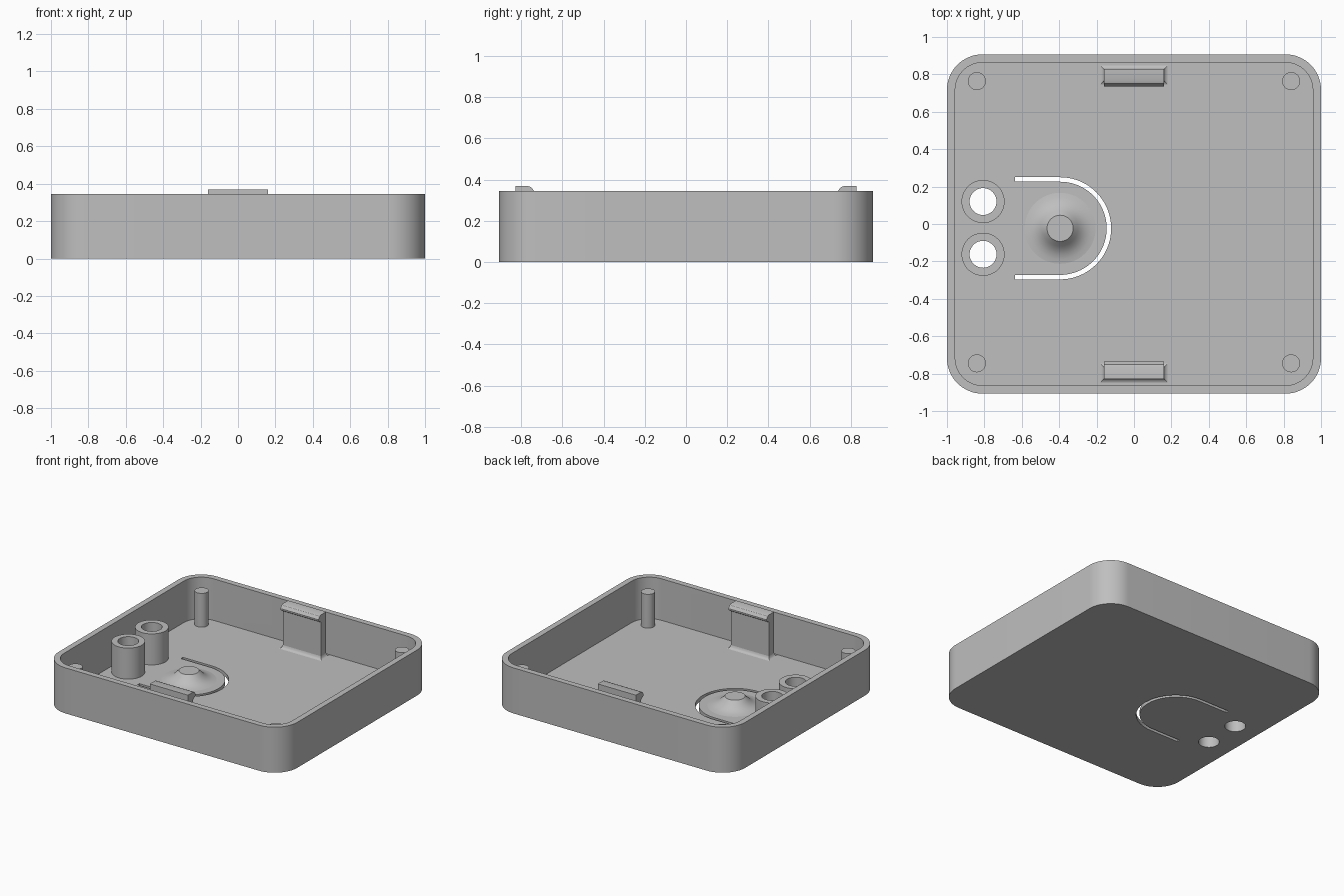
import bpy, bmesh
from math import sin, cos, pi, radians

old = bpy.data.objects.get("Cube")
if old:
    bpy.data.objects.remove(old, do_unlink=True)

grey = bpy.data.materials.new("plain grey")
grey.use_nodes = True
GREY = (0.52, 0.52, 0.52, 1)
grey.diffuse_color = GREY
grey.node_tree.nodes["Principled BSDF"].inputs["Base Color"].default_value = GREY

FLOOR, RIM = 0.03, 0.345


def arc(cx, cy, r, a0, a1, n):
    angles = [radians(a0 + (a1 - a0) * i / n) for i in range(n + 1)]
    return [(cx + r * cos(a), cy + r * sin(a)) for a in angles]


def circle(cx, cy, r, n=48):
    return arc(cx, cy, r, 0, 360, n)[:-1]


def rounded_rect(hx, hy, r):
    pts = []
    for k, (sx, sy) in enumerate([(1, 1), (-1, 1), (-1, -1), (1, -1)]):
        pts += arc(sx * (hx - r), sy * (hy - r), r, 90 * k, 90 * k + 90, 16)
    return pts


def finish(obj):
    """Clean the mesh, colour it and smooth its round faces."""
    bm = bmesh.new()
    bm.from_mesh(obj.data)
    bmesh.ops.remove_doubles(bm, verts=bm.verts, dist=0.0001)
    bmesh.ops.recalc_face_normals(bm, faces=bm.faces)
    bm.to_mesh(obj.data)
    bm.free()
    obj.data.materials.clear()
    obj.data.materials.append(grey)
    select(obj)
    bpy.ops.object.shade_smooth_by_angle(angle=radians(30))
    return obj


def select(obj):
    bpy.ops.object.select_all(action='DESELECT')
    obj.select_set(True)
    bpy.context.view_layer.objects.active = obj


def plate(name, outlines, z0, z1):
    """Extrude a filled outline; further outlines become holes."""
    cu = bpy.data.curves.new(name, 'CURVE')
    cu.dimensions, cu.fill_mode = '2D', 'BOTH'
    cu.extrude = (z1 - z0) / 2
    for pts in outlines:
        sp = cu.splines.new('POLY')
        sp.points.add(len(pts) - 1)
        for p, (x, y) in zip(sp.points, pts):
            p.co = (x, y, 0, 1)
        sp.use_cyclic_u = True
    obj = bpy.data.objects.new(name, cu)
    bpy.context.collection.objects.link(obj)
    select(obj)
    bpy.ops.object.convert(target='MESH')
    obj = bpy.context.object
    for v in obj.data.vertices:
        v.co.z += (z0 + z1) / 2
    return finish(obj)


def loft(name, rings):
    """Skin closed rings of 3D points and cap both ends."""
    me = bpy.data.meshes.new(name)
    bm = bmesh.new()
    loops = [[bm.verts.new(p) for p in ring] for ring in rings]
    n = len(loops[0])
    for a, b in zip(loops, loops[1:]):
        for i in range(n):
            j = (i + 1) % n
            bm.faces.new((a[i], a[j], b[j], b[i]))
    bm.faces.new(loops[0])
    bm.faces.new(loops[-1])
    bm.to_mesh(me)
    bm.free()
    obj = bpy.data.objects.new(name, me)
    bpy.context.collection.objects.link(obj)
    return finish(obj)


# Tray: rounded block with through holes and a U slot, then hollowed
TUBE_X, TUBE_Y = -0.807, (0.12, -0.162)
BX, BY = -0.395, -0.023
U_END, U_OUT, U_IN = -0.637, 0.273, 0.249
slot = ([(U_END, BY - U_OUT)] + arc(BX, BY, U_OUT, -90, 90, 40) + [(U_END, BY + U_OUT)]
        + [(U_END, BY + U_IN)] + arc(BX, BY, U_IN, 90, -90, 40) + [(U_END, BY - U_IN)])
bores = [circle(TUBE_X, y, 0.072) for y in TUBE_Y]
tray = plate("tray", [rounded_rect(1, 0.907, 0.19), slot] + bores, 0, RIM)
pocket = plate("pocket_cutter", [rounded_rect(0.956, 0.863, 0.146)], FLOOR, RIM + 0.2)
pocket.hide_render = True
cut = tray.modifiers.new("hollow", 'BOOLEAN')
cut.operation, cut.solver, cut.object = 'DIFFERENCE', 'EXACT', pocket
select(tray)
bpy.ops.object.modifier_apply(modifier=cut.name)
bpy.data.objects.remove(pocket, do_unlink=True)
finish(tray)

# Open tubes around the two holes
for side, y, bore in zip(("back", "front"), TUBE_Y, bores):
    plate(side + "_tube", [circle(TUBE_X, y, 0.115), bore], FLOOR, 0.265)

# Corner pegs
for x, sx in ((0.84, "left"), (-0.84, "right")):
    for y, sy in ((0.764, "back"), (-0.745, "front")):
        plate(f"{sy}_{sx}_peg", [circle(x, y, 0.048, 32)], FLOOR - 0.005, 0.286)

# Button nub with a flared foot on the spring tongue
nub = [(0.19, FLOOR), (0.165, 0.034), (0.14, 0.042), (0.115, 0.056),
       (0.095, 0.074), (0.07, 0.1)]
loft("button_nub", [[(x, y, z) for x, y in circle(BX, BY, r)] for r, z in nub])

# Snap clips: plate with inward hook and a flared foot
HALF, INNER, OUTER = 0.16, 0.765, 0.828
hook = [(OUTER, FLOOR), (OUTER, 0.368), (0.765, 0.368), (0.75, 0.362),
        (0.736, 0.342), (0.736, 0.33), (INNER, 0.312), (INNER, FLOOR)]
foot = [(0.02, FLOOR), (0.01, 0.034), (0.004, 0.041), (0, 0.055)]
for s, side in ((1, "back"), (-1, "front")):
    loft(side + "_clip", [[(x, s * y, z) for y, z in hook] for x in (-HALF, HALF)])
    loft(side + "_clip_foot",
         [[(-HALF - d, s * (INNER - d), z), (HALF + d, s * (INNER - d), z),
           (HALF + d, s * (OUTER + d), z), (-HALF - d, s * (OUTER + d), z)]
          for d, z in foot])
